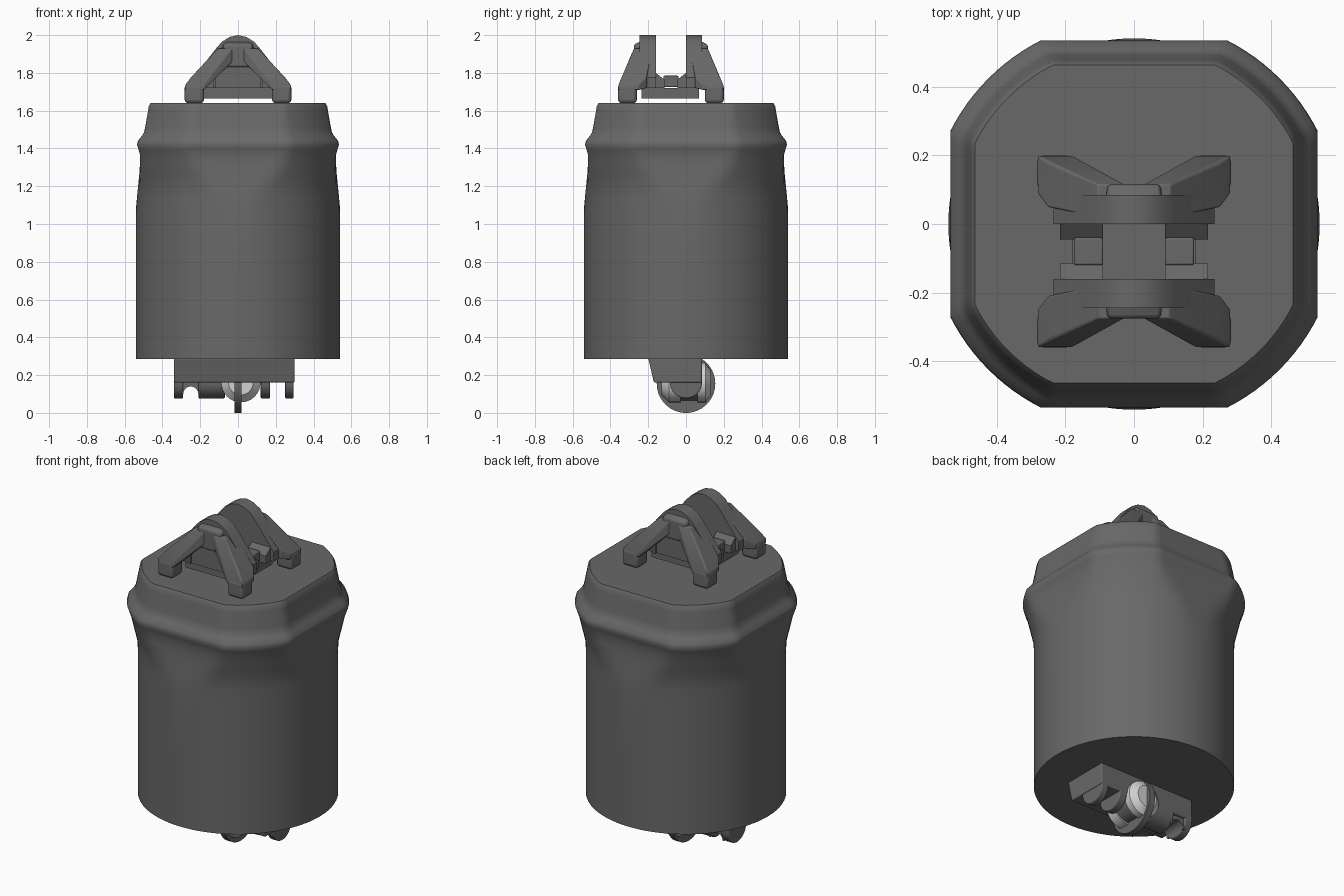
import bpy, bmesh, math
from mathutils import Vector

if "Cube" in bpy.data.objects:
    bpy.data.objects.remove(bpy.data.objects["Cube"])


def material(name, c):
    m = bpy.data.materials.new(name)
    m.use_nodes = True
    m.diffuse_color = (*c, 1)
    bsdf = m.node_tree.nodes["Principled BSDF"]
    bsdf.inputs["Base Color"].default_value = (*c, 1)
    bsdf.inputs["Roughness"].default_value = 0.7
    return m


DARK = material("dark_grey", (0.14, 0.14, 0.14))
LIGHT = material("light_grey", (0.65, 0.65, 0.65))


def finish(name, bm, mat=DARK, bevel=0.0, angle=30):
    bmesh.ops.recalc_face_normals(bm, faces=bm.faces)
    me = bpy.data.meshes.new(name)
    bm.to_mesh(me)
    bm.free()
    ob = bpy.data.objects.new(name, me)
    bpy.context.collection.objects.link(ob)
    me.materials.append(mat)
    if bevel:
        b = ob.modifiers.new("Bevel", 'BEVEL')
        b.width, b.segments, b.limit_method = bevel, 3, 'ANGLE'
        b.angle_limit = math.radians(25)
    bpy.ops.object.select_all(action='DESELECT')
    ob.select_set(True)
    bpy.context.view_layer.objects.active = ob
    bpy.ops.object.shade_smooth_by_angle(angle=math.radians(angle))
    return ob


def box_points(x0, x1, y0, y1, z0, z1):
    return [(x, y, z) for x in (x0, x1) for y in (y0, y1) for z in (z0, z1)]


def hull(name, points, mat=DARK, bevel=0.0):
    """Convex solid around the points."""
    bm = bmesh.new()
    vs = [bm.verts.new(p) for p in points]
    r = bmesh.ops.convex_hull(bm, input=vs)
    junk = {g for g in r["geom_interior"] + r["geom_unused"]
            if isinstance(g, bmesh.types.BMVert)}
    bmesh.ops.delete(bm, geom=list(junk), context='VERTS')
    bmesh.ops.dissolve_limit(bm, angle_limit=0.01, verts=bm.verts, edges=bm.edges)
    return finish(name, bm, mat, bevel)


def prism(name, profile, a, b, axis, mat=DARK, bevel=0.0):
    """Extrude a profile along x (profile is y,z) or y (profile is x,z)."""
    bm = bmesh.new()
    place = (lambda p, t: (t, *p)) if axis == 'x' else (lambda p, t: (p[0], t, p[1]))
    lo = [bm.verts.new(place(p, a)) for p in profile]
    hi = [bm.verts.new(place(p, b)) for p in profile]
    bm.faces.new(lo)
    bm.faces.new(hi)
    n = len(profile)
    for i in range(n):
        bm.faces.new((lo[i], lo[(i + 1) % n], hi[(i + 1) % n], hi[i]))
    return finish(name, bm, mat, bevel)


def arc(cx, cz, r, start, end, n):
    return [(cx + r * math.cos(math.radians(start + (end - start) * i / n)),
             cz + r * math.sin(math.radians(start + (end - start) * i / n)))
            for i in range(n + 1)]


# Canister: round below, blending into a square with rounded corners above.
# Each level is (z, half width of flats, corner radius).
levels = [(0.285, 0.545, 0.541), (0.70, 0.545, 0.541), (1.07, 0.541, 0.541),
          (1.14, 0.535, 0.541), (1.20, 0.529, 0.543), (1.26, 0.523, 0.557),
          (1.32, 0.519, 0.571), (1.37, 0.520, 0.582), (1.395, 0.527, 0.592),
          (1.42, 0.535, 0.600), (1.44, 0.530, 0.594), (1.465, 0.510, 0.572),
          (1.485, 0.497, 0.558), (1.51, 0.492, 0.552), (1.60, 0.476, 0.535),
          (1.625, 0.472, 0.530), (1.64, 0.463, 0.520)]
angles = []
for q in range(4):
    angles += [math.radians(90 * q - 27 + 54 * i / 18) for i in range(18)]
    angles += [math.radians(90 * q + 27 + 36 * i / 12) for i in range(12)]
bm = bmesh.new()
rings = []
for z, h, big in levels:
    ring = []
    for t in angles:
        r = min(big, h / max(abs(math.cos(t)), abs(math.sin(t))))
        ring.append(bm.verts.new((r * math.cos(t), r * math.sin(t), z)))
    rings.append(ring)
n = len(angles)
for lo, hi in zip(rings, rings[1:]):
    for i in range(n):
        bm.faces.new((lo[i], lo[(i + 1) % n], hi[(i + 1) % n], hi[i]))
bm.faces.new(rings[0])
bm.faces.new(rings[-1])
finish("canister_body", bm, angle=35)

# Top bracket: two humped plates on splayed legs, mirrored about MID
MID = -0.08
for side, label in ((-1, "front"), (1, "back")):
    def Y(d):
        return MID + side * d

    half = [(0.235, 1.72), (0.235, 1.775), (0.12, 1.925), (0.085, 1.965),
            (0.045, 1.99), (0.0, 2.0)]
    outline = half + [(-x, z) for x, z in half[-2::-1]]
    prism(label + "_plate", outline, Y(0.08), Y(0.165), 'y')
    # rounded crown bulging outward
    crown = [(0.09, 1.83), (0.09, 1.955), (0.045, 1.985), (0.0, 1.995),
             (-0.045, 1.985), (-0.09, 1.955), (-0.09, 1.83)]
    hull(label + "_crown", [(x, Y(0.10), z) for x, z in crown] +
         [(x * 0.85, Y(0.196), min(z, 1.95)) for x, z in crown], bevel=0.012)
    # lower web between the legs
    hull(label + "_web", box_points(-0.18, 0.18, Y(0.09), Y(0.19), 1.72, 1.74) +
         box_points(-0.09, 0.09, Y(0.09), Y(0.19), 1.84, 1.86))
    for s, sd in ((1, "left"), (-1, "right")):
        hull(f"{label}_{sd}_arm",
             box_points(s * 0.18, s * 0.28, Y(0.17), Y(0.278), 1.71, 1.735) +
             box_points(s * 0.18, s * 0.25, Y(0.13), Y(0.255), 1.72, 1.775) +
             box_points(s * 0.03, s * 0.105, Y(0.10), Y(0.195), 1.86, 1.93),
             bevel=0.012)
        hull(f"{label}_{sd}_leg",
             box_points(s * 0.18, s * 0.282, Y(0.18), Y(0.28), 1.64, 1.74),
             bevel=0.018)
        # small pegs on the web and sloped lips facing the slot
        hull(f"{label}_{sd}_peg",
             box_points(s * 0.118, s * 0.132, Y(0.18), Y(0.205), 1.72, 1.85))
        hull(f"{label}_{sd}_lip",
             box_points(s * 0.09, s * 0.215, Y(0.035), Y(0.085), 1.72, 1.765) +
             [(s * 0.09, Y(0.08), 1.80), (s * 0.215, Y(0.08), 1.80)])

for s, sd in ((1, "left"), (-1, "right")):
    hull(sd + "_cross_bar", box_points(s * 0.09, s * 0.175, MID - 0.04, MID + 0.04,
                                       1.725, 1.785), bevel=0.006)
hull("bracket_base_slab", box_points(-0.18, 0.18, MID - 0.155, MID + 0.15, 1.665, 1.72))

# Bottom mount: block with sloped front and rounded lugs
prism("mount_block", [(-0.20, 0.29), (-0.17, 0.16), (0.085, 0.16), (0.085, 0.29)],
      -0.34, 0.30, 'x', bevel=0.008)
lug = [(0.085, 0.20)] + arc(0, 0.162, 0.085, 0, -180, 20) + [(-0.085, 0.20)]
for name, a, b in (("right_outer_lug", -0.34, -0.29), ("right_inner_lug", -0.21, -0.07),
                   ("left_inner_lug", 0.12, 0.17), ("left_outer_lug", 0.25, 0.295)):
    prism(name, lug, a, b, 'x', bevel=0.006)
# arched filler over the notch between the right lugs
notch = [(-0.30, 0.17), (-0.30, 0.10)] + arc(-0.25, 0.10, 0.04, 180, 0, 10) + \
        [(-0.20, 0.10), (-0.20, 0.17)]
prism("right_notch_arch", notch, -0.07, 0.07, 'y')

# Roller drum, light end caps and thin wheel
prism("wheel_disc", arc(0, 0.155, 0.155, 0, 354.375, 63), -0.018, 0.018, 'x')
prism("roller_drum", arc(0.015, 0.16, 0.095, 0, 348.75, 31), -0.05, 0.075, 'y')
for name, y0, y1 in (("front_roller_cap", -0.03, -0.13), ("back_roller_cap", 0.06, 0.13)):
    ring = arc(0.015, 0.16, 0.104, 0, 348.75, 31)
    tip = arc(0.015, 0.16, 0.065, 0, 348.75, 31)
    hull(name, [(x, y0, z) for x, z in ring] +
         [(x, y0 + (y1 - y0) * 0.6, z) for x, z in ring] +
         [(x, y1, z) for x, z in tip], LIGHT)
